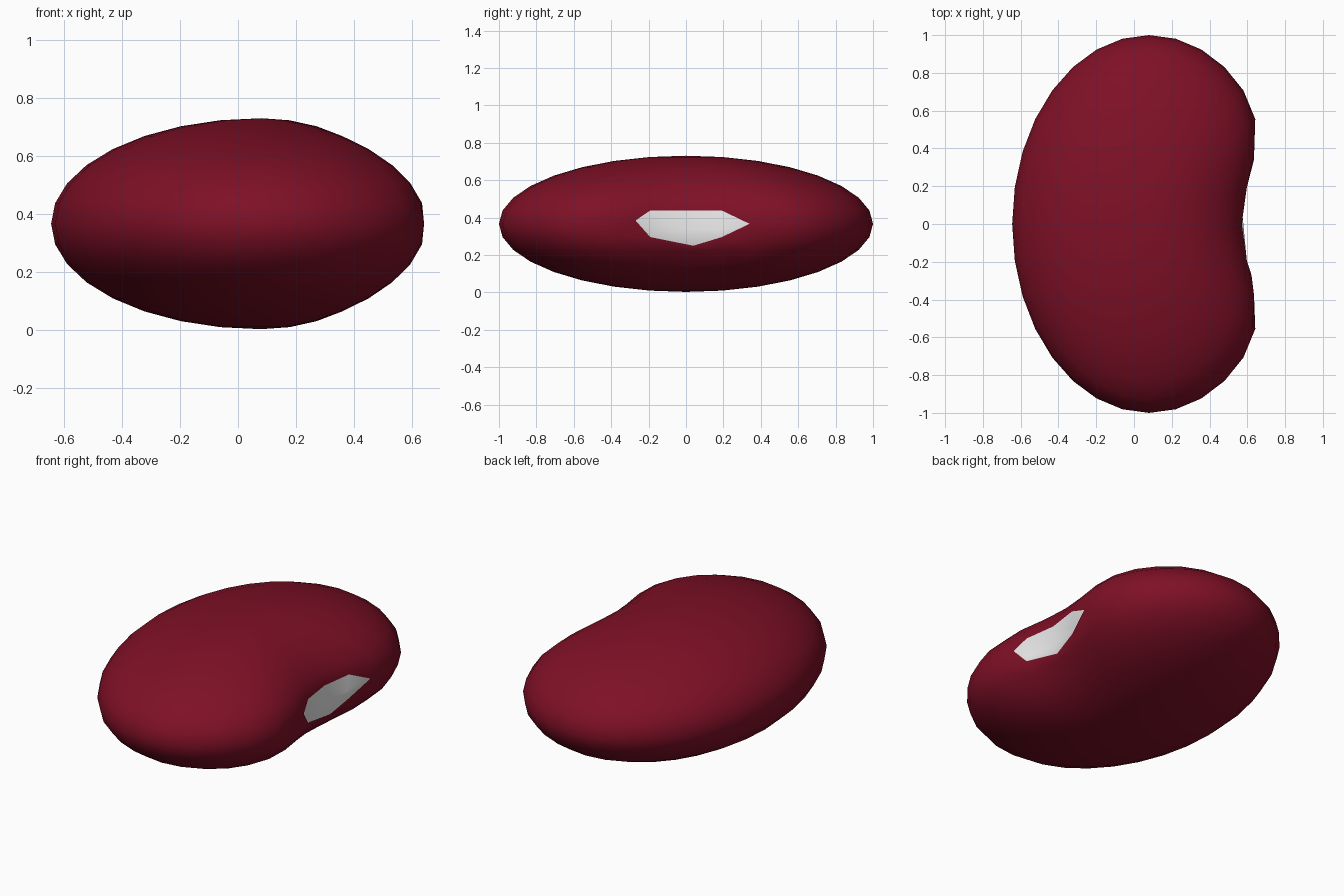
import bpy, bmesh, math
from mathutils import Vector

cube = bpy.data.objects.get("Cube")
if cube:
    bpy.data.objects.remove(cube, do_unlink=True)


def make_material(name, rgb, roughness):
    mat = bpy.data.materials.new(name)
    mat.use_nodes = True
    mat.diffuse_color = (*rgb, 1)
    bsdf = mat.node_tree.nodes["Principled BSDF"]
    bsdf.inputs["Base Color"].default_value = (*rgb, 1)
    bsdf.inputs["Roughness"].default_value = roughness
    return mat


SEGMENTS, RINGS = 32, 16
STEP = 2 * math.pi / SEGMENTS
CENTRE = Vector((0.08, 0, 0.367))
HALF = Vector((0.725, 1.0, 0.364))

bm = bmesh.new()
bmesh.ops.create_uvsphere(bm, u_segments=SEGMENTS, v_segments=RINGS, radius=1)

# Index the vertices by segment and ring, counted from the middle of the inner side
grid = {}
for v in bm.verts:
    ring = round(math.asin(max(-1, min(1, v.co.z))) / STEP)
    seg = round(math.atan2(v.co.y, v.co.x) / STEP)
    grid[seg, ring] = v

# Kidney shape: a stretched ball pressed in along its inner (+x) side
for v in bm.verts:
    unit = v.co.copy()
    v.co = Vector(a * b for a, b in zip(unit, HALF)) + CENTRE
    if unit.x > 0:
        v.co.x -= 0.225 * unit.x * math.exp(-(v.co.y / 0.45) ** 2)

# Seed scar: pointed ends, a recessed middle and a low lip
grid[2, 0].co = (0.635, 0.34, 0.367)
grid[-2, 0].co = (0.622, -0.27, 0.385)
for seg in (-1, 0, 1):
    grid[seg, 0].co += Vector((-0.025, 0, -0.03))
grid[0, -1].co = (0.575, 0.04, 0.25)

# Cut the scar's corners diagonally
for s in (-1, 1):
    for r in (-1, 1):
        bmesh.ops.connect_verts(bm, verts=[grid[2 * s, 0], grid[s, r]])

scar = {grid[s, r] for s in (-1, 0, 1) for r in (-1, 0, 1)}
scar |= {grid[2, 0], grid[-2, 0]}
for f in bm.faces:
    f.smooth = True
    f.material_index = 1 if all(v in scar for v in f.verts) else 0

mesh = bpy.data.meshes.new("bean")
bm.to_mesh(mesh)
bm.free()
mesh.materials.append(make_material("dark red skin", (0.21, 0.005, 0.019), 0.5))
mesh.materials.append(make_material("white scar", (0.8, 0.8, 0.8), 0.6))
bean = bpy.data.objects.new("bean", mesh)
bpy.context.collection.objects.link(bean)
